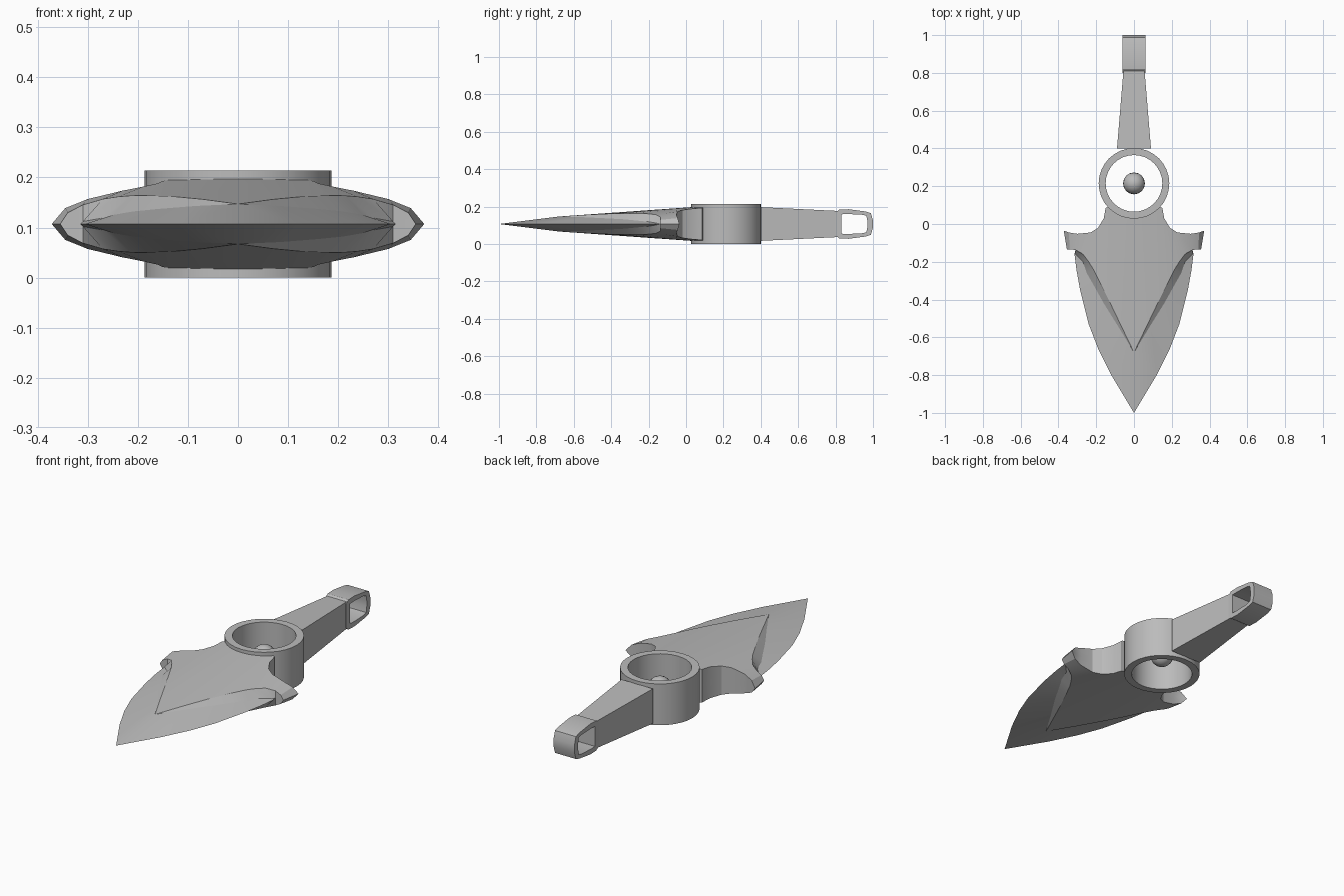
import bpy, bmesh, math
from mathutils import Vector

cube = bpy.data.objects.get("Cube")
if cube:
    bpy.data.objects.remove(cube, do_unlink=True)

MID = 0.107          # height of the symmetry plane
RING_Y = 0.215       # centre of the ring

steel = bpy.data.materials.new("grey steel")
steel.use_nodes = True
colour = (0.5, 0.5, 0.5, 1)
steel.diffuse_color = colour
steel.node_tree.nodes["Principled BSDF"].inputs["Base Color"].default_value = colour


def finish(name, bm, mirror=None, angle=30):
    """Turn a bmesh into a shaded object, optionally mirrored."""
    bmesh.ops.remove_doubles(bm, verts=bm.verts, dist=0.0005)
    bmesh.ops.dissolve_degenerate(bm, edges=bm.edges, dist=0.0005)
    mesh = bpy.data.meshes.new(name)
    bm.to_mesh(mesh)
    bm.free()
    mesh.materials.append(steel)
    obj = bpy.data.objects.new(name, mesh)
    obj.location.z = MID
    bpy.context.collection.objects.link(obj)
    bpy.ops.object.select_all(action='DESELECT')
    obj.select_set(True)
    bpy.context.view_layer.objects.active = obj
    if mirror:
        mod = obj.modifiers.new("mirror", 'MIRROR')
        mod.use_axis = mirror
        mod.merge_threshold = 0.0005
        bpy.ops.object.modifier_apply(modifier=mod.name)
    bpy.ops.object.shade_smooth_by_angle(angle=math.radians(angle))
    return obj


def frame(name, outer, inner, place, half):
    """Extrude the band between two matching loops to both sides."""
    bm = bmesh.new()
    rings = [[bm.verts.new(place(a, b, side)) for a, b in loop]
             for loop, side in ((outer, half), (outer, -half), (inner, -half), (inner, half))]
    count = len(outer)
    for k in range(4):
        p, q = rings[k], rings[(k + 1) % 4]
        for i in range(count):
            j = (i + 1) % count
            bm.faces.new((p[i], p[j], q[j], q[i]))
    bmesh.ops.recalc_face_normals(bm, faces=bm.faces)
    return finish(name, bm)


def circle(radius, count=32):
    steps = [2 * math.pi * i / count for i in range(count)]
    return [(radius * math.cos(t), RING_Y + radius * math.sin(t)) for t in steps]


def thickness(x, y, width):
    """Half thickness of the lens-shaped body, thinning to the front."""
    return 0.088 * math.sqrt(max(0, 1 - (x / width) ** 2)) * (1 + 0.8 * y)


# Blade and guard: one quarter as stations of back, shoulder, bevel root, edge
stations = [
    ((0, .05), (0, -.68), (0, -.68, .04), (0, -1)),
    ((.07, .055), (.07, -.535), (.085, -.54, .036), (.12, -.8)),
    ((.14, .09), (.13, -.41), (.16, -.42, .03), (.19, -.66)),
    ((.15, .085), (.18, -.31), (.21, -.33, .025), (.24, -.53)),
    ((.16, .03), (.215, -.24), (.25, -.26, .018), (.285, -.35)),
    ((.19, -.02), (.24, -.2), (.27, -.2, .012), (.305, -.24)),
    ((.23, -.045), (.27, -.16), (.31, -.16, .005), (.315, -.16)),
    ((.3, -.052), (.31, -.137), None, None),
    ((.345, -.045), (.34, -.135), None, None),
    ((.372, -.035), (.355, -.135), None, None),
]
bm = bmesh.new()
rows = []
for back, front, root, edge in stations:
    shoulder = thickness(*front, 0.355)
    if front[0] == 0:
        shoulder = root[2]
    edge = edge or front
    root = root or (*front, 0)
    points = [(*back, 0), (*back, thickness(*back, 0.372)), (*front, shoulder), root, (*edge, 0)]
    rows.append([bm.verts.new(p) for p in points])
for r, s in zip(rows, rows[1:]):
    for k in range(4):
        bm.faces.new((r[k], r[k + 1], s[k + 1], s[k]))
finish("blade_and_guard", bm, (True, False, True), 25)

# Ring
frame("ring", circle(0.187), circle(0.15), lambda a, b, s: (a, b, s), MID)

# Ball inside the ring
bm = bmesh.new()
bmesh.ops.create_uvsphere(bm, u_segments=16, v_segments=10, radius=0.058)
ball = finish("centre_ball", bm)
ball.location.y = RING_Y

# Tapered handle
bm = bmesh.new()
bmesh.ops.create_cube(bm, size=2)
for v in bm.verts:
    rear = v.co.y > 0
    wide, tall, y = (0.056, 0.07, 0.81) if rear else (0.09, 0.09, 0.4)
    v.co = Vector((v.co.x * wide, y, v.co.z * tall))
finish("handle", bm)


# End loop, open from side to side
def closed(upper):
    return upper + [(y, -z) for y, z in reversed(upper)]


outer = closed([(.8, .062), (.82, .077), (.87, .079), (.96, .067), (.988, .058), (1, .02)])
inner = closed([(.832, .03), (.832, .052), (.87, .053), (.94, .05), (.965, .044), (.97, .015)])
frame("end_loop", outer, inner, lambda a, b, s: (s, a, b), 0.06)
